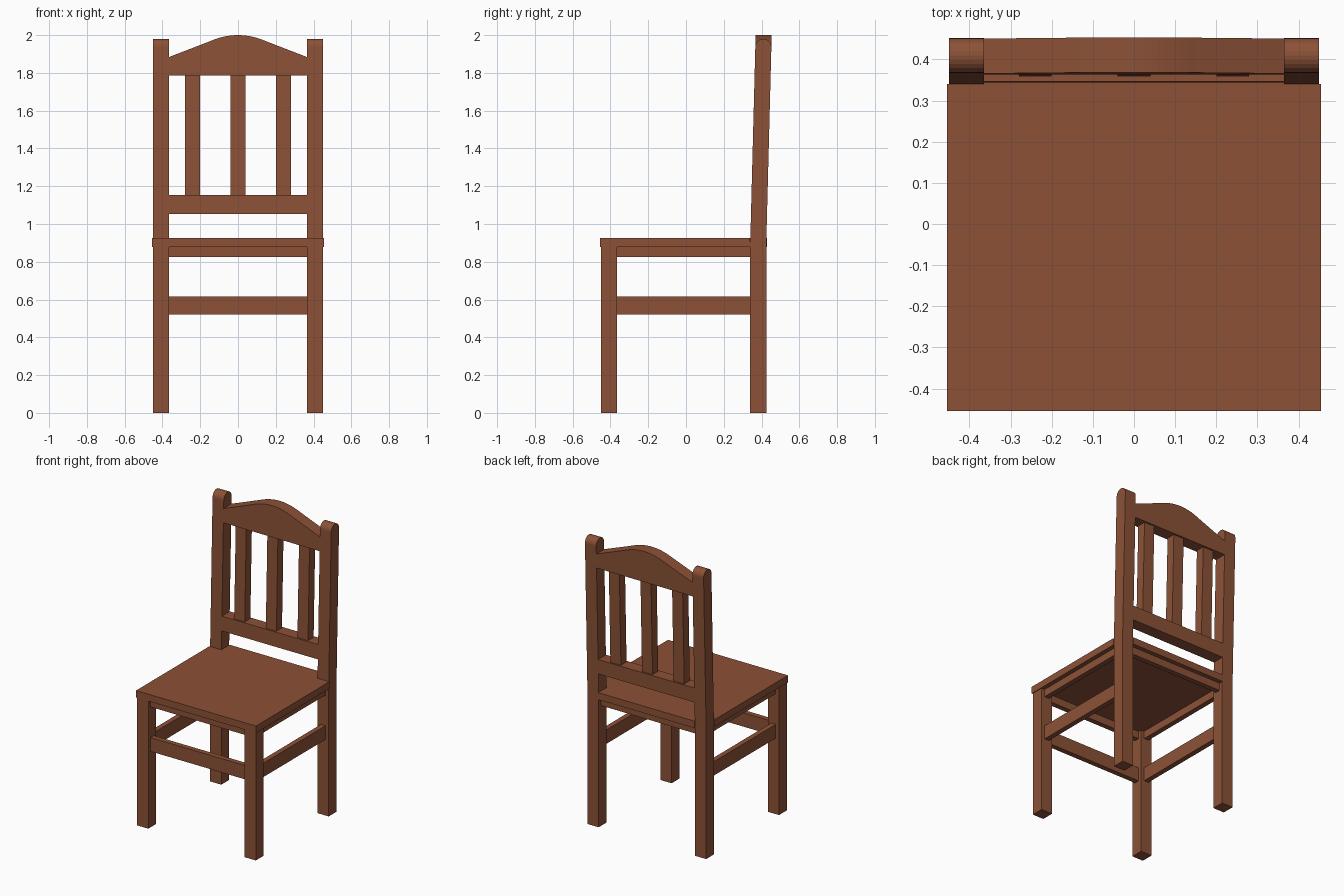
import bpy
import bmesh
import math

cube = bpy.data.objects.get("Cube")
if cube:
    bpy.data.objects.remove(cube, do_unlink=True)

wood = bpy.data.materials.new("brown_wood")
wood.use_nodes = True
COLOUR = (0.262, 0.083, 0.038, 1)
wood.diffuse_color = COLOUR
wood.node_tree.nodes["Principled BSDF"].inputs["Base Color"].default_value = COLOUR

OUT, LEG = 0.45, 0.085          # outer face and thickness of the legs
INN = OUT - LEG
BACK = 0.34                     # front face of the rear posts
BEND, SLOPE = 0.9, 0.026        # the backrest leans above the bend


def lean(z):
    return max(0, z - BEND) * SLOPE


def prism(name, outline, axis, low, high, leaning=False):
    """Extrude a 2D outline along x, y or z between low and high."""
    place = {"x": lambda a, b, c: (c, a, b),
             "y": lambda a, b, c: (a, c, b),
             "z": lambda a, b, c: (a, b, c)}[axis]
    bm = bmesh.new()
    rings = [[bm.verts.new(place(a, b, c)) for a, b in outline] for c in (low, high)]
    for ring in rings:
        bm.faces.new(ring)
    n = len(outline)
    for i in range(n):
        j = (i + 1) % n
        bm.faces.new((rings[0][i], rings[0][j], rings[1][j], rings[1][i]))
    if leaning:
        for v in bm.verts:
            v.co.y += lean(v.co.z)
    bmesh.ops.recalc_face_normals(bm, faces=bm.faces)
    mesh = bpy.data.meshes.new(name)
    bm.to_mesh(mesh)
    bm.free()
    mesh.materials.append(wood)
    obj = bpy.data.objects.new(name, mesh)
    bpy.context.collection.objects.link(obj)
    return obj


def box(name, x, y, z, leaning=False):
    outline = [(x[0], z[0]), (x[1], z[0]), (x[1], z[1]), (x[0], z[1])]
    return prism(name, outline, "y", y[0], y[1], leaning)


def span(side, a, b):
    return sorted((side * a, side * b))


# Seat with notched rear corners around the posts
E = 0.455
prism("seat", [(-E, -E), (E, -E), (E, BACK), (INN, BACK), (INN, 0.43),
               (-INN, 0.43), (-INN, BACK), (-E, BACK)], "z", 0.877, 0.925)

# Rear post profile: straight leg, leaning top, rounded end
R = LEG / 2
post = [(BACK, 0), (BACK + LEG, 0), (BACK + LEG, BEND)]
for i in range(13):
    a = math.pi * i / 12
    post.append((BACK + R + R * math.cos(a) + lean(1.94), 1.938 + R * math.sin(a)))
post.append((BACK, BEND))

APRON, STRETCHER = (0.825, 0.877), (0.52, 0.615)
REC, THICK = 0.025, 0.035       # recess and thickness of the rails
RAIL = (OUT - REC - THICK, OUT - REC)

# Legs and side rails
for side, word in ((1, "left"), (-1, "right")):
    x = span(side, INN, OUT)
    box(word + "_front_leg", x, (-OUT, -INN), (0, 0.877))
    prism(word + "_rear_post", post, "x", *x)
    for name, z in (("apron", APRON), ("stretcher", STRETCHER)):
        box(word + "_" + name, span(side, *RAIL), (-INN, BACK), z)

# Front and rear rails
front_y = span(-1, *RAIL)
box("front_apron", (-INN, INN), front_y, APRON)
box("front_stretcher", (-INN, INN), front_y, STRETCHER)
box("rear_apron", (-INN, INN), (BACK + REC, BACK + REC + THICK), APRON)

# Backrest: lower rail, slats and arched crest
box("lower_back_rail", (-INN, INN), (BACK, BACK + LEG), (1.053, 1.153), True)
for word, x in (("right", -0.24), ("middle", 0), ("left", 0.24)):
    box(word + "_slat", (x - 0.04, x + 0.04), (BACK + 0.012, BACK + LEG - 0.012),
        (1.153, 1.787), True)

crest = [(-INN, 1.787), (INN, 1.787), (INN, 1.884)]
BOW = 0.15                      # the arch is a bow between straight slopes
for i in range(17):
    x = BOW * (1 - i / 8)
    crest.append((x, 2 - 0.033 * (x / BOW) ** 2))
crest.append((-INN, 1.884))
prism("crest_rail", crest, "y", BACK, BACK + LEG, True)
